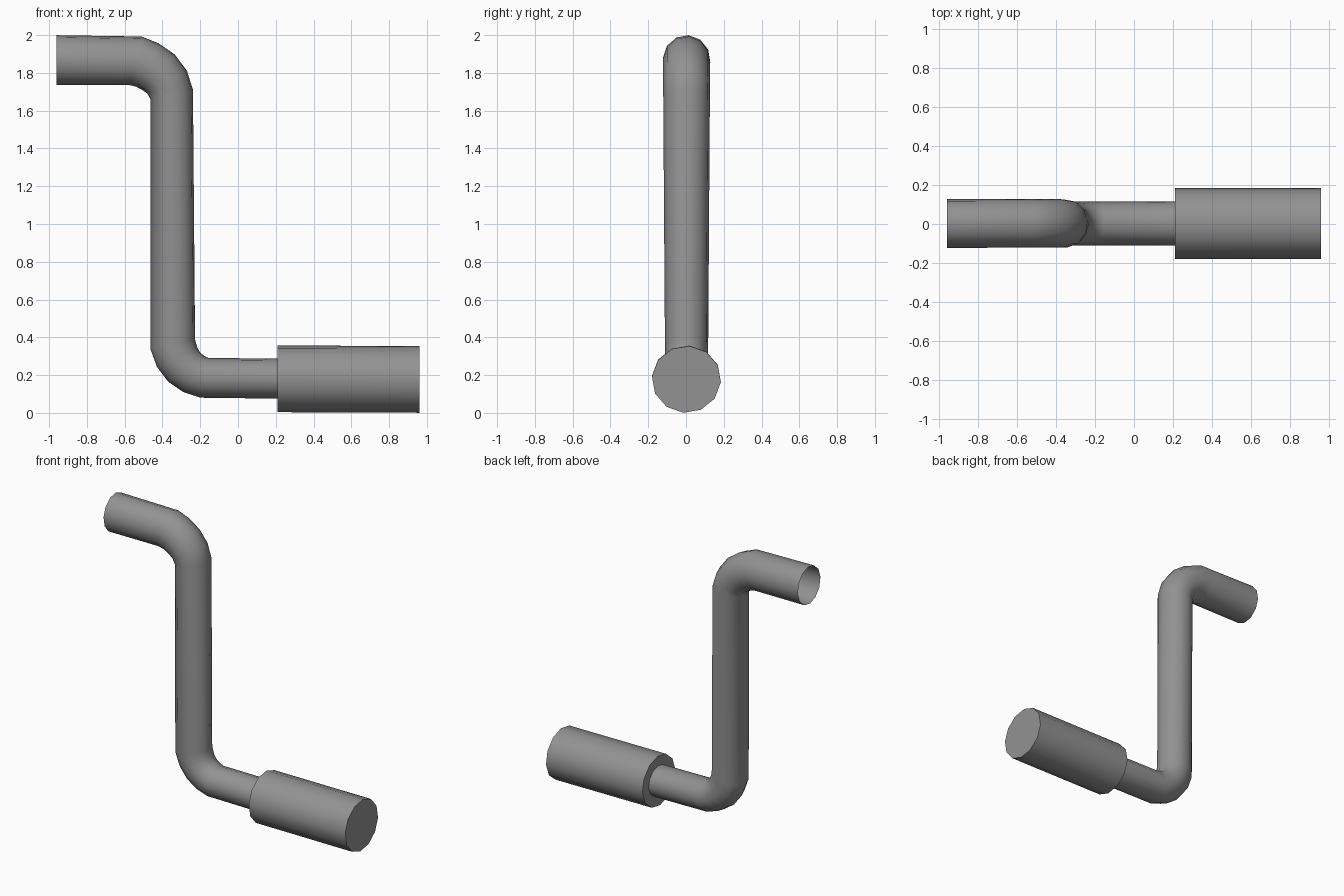
import bpy, bmesh, math
from mathutils import Vector

if "Cube" in bpy.data.objects:
    bpy.data.objects.remove(bpy.data.objects["Cube"])

SIDES = 12
TWIST = math.radians(5)

# Dark grey metal
dark_grey = bpy.data.materials.new("dark_grey")
dark_grey.diffuse_color = (0.29, 0.29, 0.29, 1)
dark_grey.use_nodes = True
dark_grey.node_tree.nodes["Principled BSDF"].inputs["Base Color"].default_value = dark_grey.diffuse_color


def loft(name, sections, y_mid, capped):
    """Skin 12-sided rings; a section is (lower xz, upper xz, half depth)."""
    bm = bmesh.new()
    rings = []
    for (ax, az), (bx, bz), hy in sections:
        a, b = Vector((ax, y_mid, az)), Vector((bx, y_mid, bz))
        mid, half = (a + b) / 2, (b - a) / 2
        ring = []
        for i in range(SIDES):
            t = TWIST + math.tau * i / SIDES
            ring.append(bm.verts.new(mid + half * math.cos(t) + Vector((0, hy * math.sin(t), 0))))
        rings.append(ring)
    for r, s in zip(rings, rings[1:]):
        for i in range(SIDES):
            j = (i + 1) % SIDES
            bm.faces.new((r[i], s[i], s[j], r[j]))
    if capped:
        bm.faces.new(rings[0])
        bm.faces.new(rings[-1][::-1])
    bm.normal_update()
    # Make sure the skin faces outwards
    f = bm.faces[:][0]
    start = sum((v.co for v in rings[0] + rings[1]), Vector()) / (2 * SIDES)
    if f.normal.dot(f.calc_center_median() - start) < 0:
        bmesh.ops.reverse_faces(bm, faces=bm.faces[:])
    mesh = bpy.data.meshes.new(name)
    bm.to_mesh(mesh)
    bm.free()
    mesh.materials.append(dark_grey)
    ob = bpy.data.objects.new(name, mesh)
    bpy.context.collection.objects.link(ob)
    bpy.ops.object.select_all(action='DESELECT')
    ob.select_set(True)
    bpy.context.view_layer.objects.active = ob
    bpy.ops.object.shade_smooth_by_angle(angle=math.radians(40))
    return ob


# Bent crank tube, open at the left end and tapering towards the grip
loft("crank_tube", [
    ((-0.96, 1.735), (-0.96, 2.0), 0.126),
    ((-0.575, 1.735), (-0.51, 1.993), 0.125),
    ((-0.54, 1.727), (-0.42, 1.957), 0.125),
    ((-0.505, 1.708), (-0.335, 1.898), 0.125),
    ((-0.48, 1.69), (-0.27, 1.812), 0.125),
    ((-0.464, 1.66), (-0.238, 1.71), 0.124),
    ((-0.465, 0.34), (-0.227, 0.39), 0.115),
    ((-0.43, 0.245), (-0.215, 0.345), 0.114),
    ((-0.37, 0.165), (-0.20, 0.32), 0.113),
    ((-0.29, 0.11), (-0.18, 0.303), 0.113),
    ((-0.20, 0.08), (-0.155, 0.291), 0.113),
    ((0.21, 0.075), (0.21, 0.288), 0.113),
], 0.003, False)

# Thick cylindrical grip
loft("grip", [
    ((0.21, 0.003), (0.21, 0.357), 0.183),
    ((0.96, 0.0), (0.96, 0.355), 0.183),
], 0.002, True)
